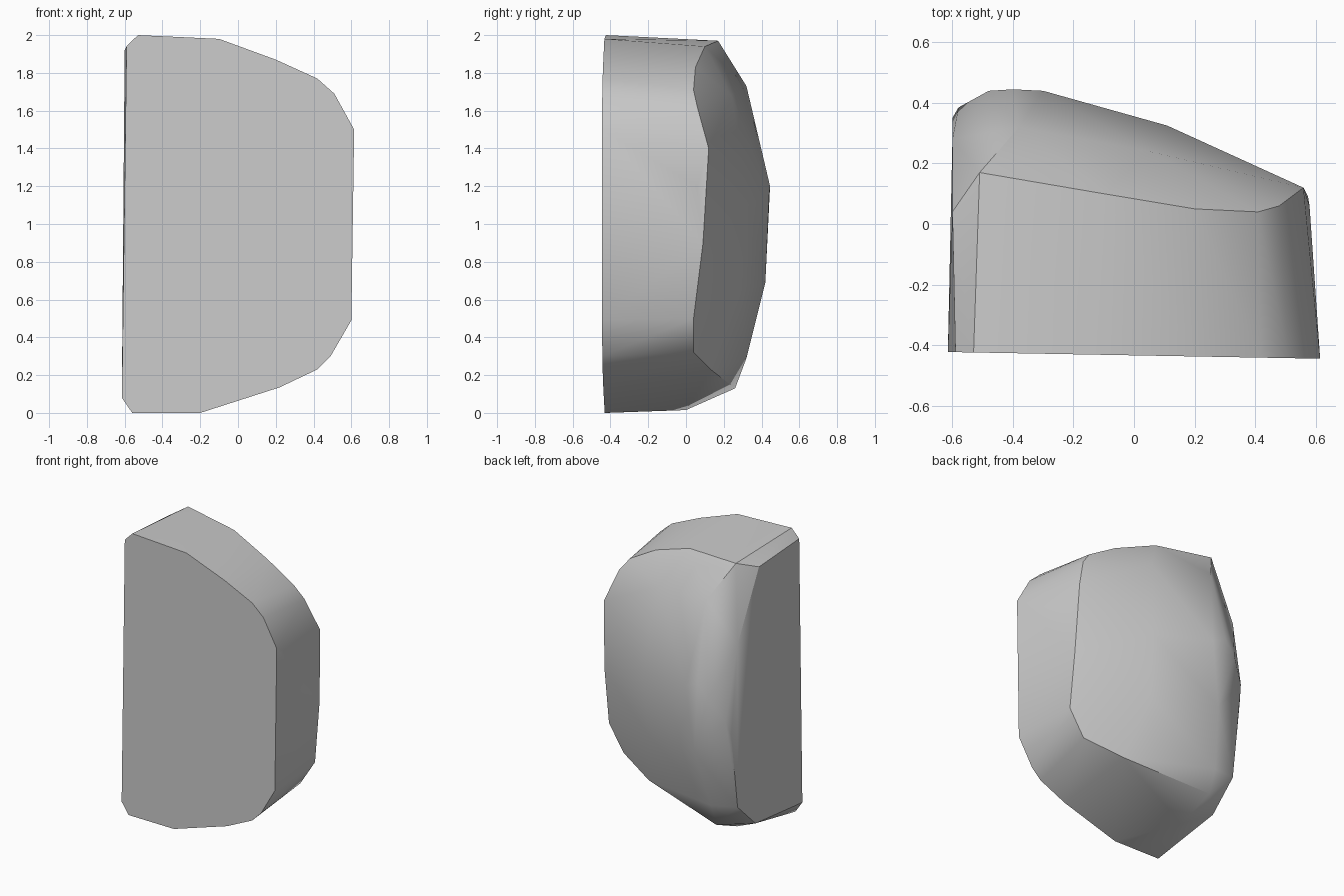
import bpy
import bmesh
import math

# Remove the default cube only
default_cube = bpy.data.objects.get("Cube")
if default_cube:
    bpy.data.objects.remove(default_cube, do_unlink=True)


def make_material(name, colour):
    material = bpy.data.materials.new(name)
    material.use_nodes = True
    material.diffuse_color = colour
    material.node_tree.nodes["Principled BSDF"].inputs["Base Color"].default_value = colour
    return material


def front_depth(x):
    """The cut front face leans back slightly toward negative x."""
    return -0.434 - 0.018 * x


def hull_object(name, points, material, sharp_angle):
    """Wrap a convex skin around the points, as for a chipped stone."""
    mesh = bpy.data.meshes.new(name)
    bm = bmesh.new()
    for point in points:
        bm.verts.new(point)
    result = bmesh.ops.convex_hull(bm, input=bm.verts)
    loose = {g for g in result["geom_interior"] + result["geom_unused"]
             if isinstance(g, bmesh.types.BMVert)}
    bmesh.ops.delete(bm, geom=list(loose), context="VERTS")
    # Merge the coplanar triangles of the flat cut sides
    bmesh.ops.dissolve_limit(bm, angle_limit=math.radians(1.5),
                             verts=bm.verts, edges=bm.edges)
    bmesh.ops.recalc_face_normals(bm, faces=bm.faces)
    bm.to_mesh(mesh)
    bm.free()
    mesh.materials.append(material)
    stone = bpy.data.objects.new(name, mesh)
    bpy.context.collection.objects.link(stone)
    bpy.ops.object.select_all(action="DESELECT")
    stone.select_set(True)
    bpy.context.view_layer.objects.active = stone
    bpy.ops.object.shade_smooth_by_angle(angle=sharp_angle)
    return stone


# Outline of the flat front face (x, z)
front_outline = [
    (-0.59, 1.94), (-0.53, 2), (-0.1, 1.98), (0.2, 1.87), (0.42, 1.77),
    (0.51, 1.69), (0.615, 1.5), (0.6, 0.49), (0.49, 0.3), (0.42, 0.23),
    (0.22, 0.135), (-0.2, 0), (-0.56, 0), (-0.615, 0.08),
]

# Shoulder where the top, side and underside turn into the back
shoulder = [
    (-0.51, 0.17, 1.97), (-0.1, 0.1, 1.94), (0.2, 0.05, 1.83),
    (0.41, 0.04, 1.71), (0.48, 0.06, 1.62), (0.56, 0.12, 1.4),
    (0.58, 0.06, 1.2), (0.575, 0.09, 0.9), (0.575, 0.04, 0.5),
    (0.46, 0.04, 0.32), (0.2, 0.13, 0.23), (-0.42, 0.26, 0.13),
    (-0.4, 0, 0.015),
]

# Edge of the flat side at negative x (y, z)
flat_side = [(0.04, 1.92), (0.28, 1.46), (0.35, 0.84), (0.28, 0.31), (0.08, 0.12)]

# Bulging back
back = [
    (-0.38, 0.32, 1.73), (0.05, 0.24, 1.68), (-0.4, 0.445, 1.2),
    (-0.3, 0.44, 1.15), (-0.48, 0.44, 1.1), (-0.58, 0.385, 0.95),
    (-0.36, 0.42, 0.69), (0.11, 0.325, 1.1), (0.1, 0.29, 0.65),
    (0.48, 0.14, 1.25), (-0.42, 0.32, 0.29),
]

points = [(x, front_depth(x), z) for x, z in front_outline]
points += shoulder + back
points += [(-0.6, y, z) for y, z in flat_side]

stone_grey = make_material("stone grey", (0.6, 0.6, 0.6, 1))
hull_object("boulder", points, stone_grey, math.radians(32))
